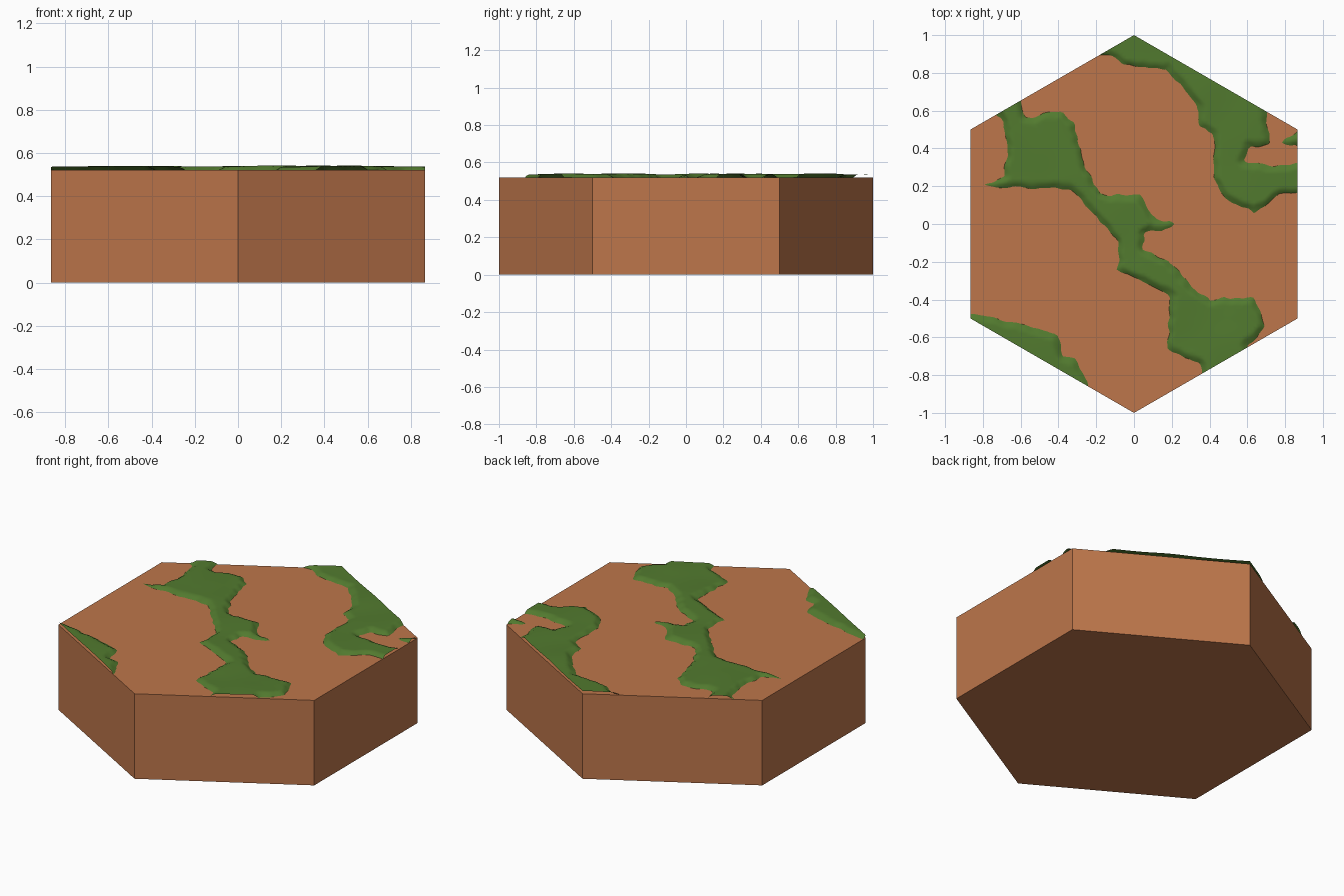
import bpy, bmesh, math
from mathutils import Vector, noise

if "Cube" in bpy.data.objects:
    bpy.data.objects.remove(bpy.data.objects["Cube"])

TOP = 0.52      # height of the soil block
STEP = 0.015    # grid size of the grass sheet


def material(name, rgb):
    m = bpy.data.materials.new(name)
    m.diffuse_color = (*rgb, 1)
    m.use_nodes = True
    m.node_tree.nodes["Principled BSDF"].inputs["Base Color"].default_value = m.diffuse_color
    return m


def add_object(name, bm, mat):
    me = bpy.data.meshes.new(name)
    bm.to_mesh(me)
    bm.free()
    me.materials.append(mat)
    ob = bpy.data.objects.new(name, me)
    bpy.context.collection.objects.link(ob)


soil = material("soil brown", (0.51, 0.181, 0.07))
grass = material("grass green", (0.084, 0.195, 0.028))

# Soil block: hexagonal prism with corners on the y axis
bm = bmesh.new()
ring = [bm.verts.new((math.sin(i * math.pi / 3), math.cos(i * math.pi / 3), 0)) for i in range(6)]
base = bm.faces.new(ring)
top = bmesh.ops.extrude_face_region(bm, geom=[base], use_keep_orig=True)["geom"]
bmesh.ops.translate(bm, vec=(0, 0, TOP), verts=[v for v in top if isinstance(v, bmesh.types.BMVert)])
bmesh.ops.recalc_face_normals(bm, faces=bm.faces)
add_object("soil_block", bm, soil)


def signed_distance(x, y, poly):
    """Distance to the outline, positive inside."""
    best, inside = 9.0, False
    for (ax, ay), (bx, by) in zip(poly, poly[1:] + poly[:1]):
        dx, dy = bx - ax, by - ay
        t = max(0, min(1, ((x - ax) * dx + (y - ay) * dy) / (dx * dx + dy * dy)))
        best = min(best, (x - ax - t * dx) ** 2 + (y - ay - t * dy) ** 2)
        if (ay > y) != (by > y) and x < ax + (y - ay) * dx / dy:
            inside = not inside
    return math.sqrt(best) * (1 if inside else -1)


def grass_height(x, y, poly):
    d = signed_distance(x, y, poly)
    d += 0.014 * noise.noise(Vector((x * 18, y * 18, 0)))      # ragged rim
    swell = 0.018 + 0.005 * noise.noise(Vector((x * 4, y * 4, 3)))
    return TOP + max(-0.02, min(swell, d * 0.6))


def add_grass(name, poly):
    """Thin raised sheet, cut off at the soil surface and at the hexagon sides."""
    bm = bmesh.new()
    xs, ys = zip(*poly)
    x0, y0 = max(min(xs), -.9) - STEP, max(min(ys), -1) - STEP
    nx = int((min(max(xs), .9) - x0) / STEP) + 3
    ny = int((min(max(ys), 1) - y0) / STEP) + 3
    grid = [[bm.verts.new((x0 + i * STEP, y0 + j * STEP, 0)) for i in range(nx)] for j in range(ny)]
    for v in bm.verts:
        v.co.z = grass_height(v.co.x, v.co.y, poly)
    for j in range(ny - 1):
        for i in range(nx - 1):
            quad = [grid[j][i], grid[j][i + 1], grid[j + 1][i + 1], grid[j + 1][i]]
            if max(v.co.z for v in quad) > TOP:
                bm.faces.new(quad)
    bmesh.ops.triangulate(bm, faces=bm.faces)
    cuts = [((0, 0, TOP + 0.0005), (0, 0, -1))]
    for k in range(6):
        n = Vector((math.cos(k * math.pi / 3), math.sin(k * math.pi / 3), 0))
        cuts.append((n * math.cos(math.pi / 6), n))
    for co, no in cuts:
        bmesh.ops.bisect_plane(bm, geom=bm.verts[:] + bm.edges[:] + bm.faces[:],
                               plane_co=co, plane_no=no, clear_outer=True)
    bmesh.ops.delete(bm, geom=[v for v in bm.verts if not v.link_faces], context='VERTS')
    for f in bm.faces:
        f.smooth = True
    add_object(name, bm, grass)


# Grass outlines seen from above; they run past the hexagon and are trimmed there
add_grass("grass_middle", [
    (-.60, .70), (-.58, .56), (-.38, .60), (-.32, .53), (-.25, .28), (-.18, .155), (.03, .155),
    (.12, .02), (.23, .01), (.15, -.03), (.05, -.05), (.05, -.135), (.19, -.20), (.31, -.34),
    (.41, -.40), (.64, -.385), (.70, -.54), (.60, -.65), (.62, -.80), (.37, -.90), (.35, -.74),
    (.175, -.665), (.195, -.38), (-.09, -.24), (-.085, -.095), (-.33, .185), (-.81, .20),
    (-.69, .25), (-.67, .40), (-.69, .53), (-.80, .65)])
add_grass("grass_back_right", [
    (-.22, .90), (-.115, .89), (-.05, .84), (.175, .82), (.33, .63), (.35, .515), (.42, .48),
    (.42, .25), (.48, .13), (.64, .055), (.77, .16), (1, .16), (1, .33), (.745, .31),
    (.575, .33), (.61, .41), (.72, .42), (.70, .60), (.80, .75), (.1, 1.15), (-.15, 1.15)])
add_grass("grass_islet", [(.78, .43), (.87, .50), (.95, .50), (.95, .40)])
add_grass("grass_front_left", [
    (-1, -.45), (-.87, -.47), (-.66, -.515), (-.40, -.58), (-.38, -.70), (-.31, -.715),
    (-.24, -.85), (-.25, -1.05), (-1, -.7)])
